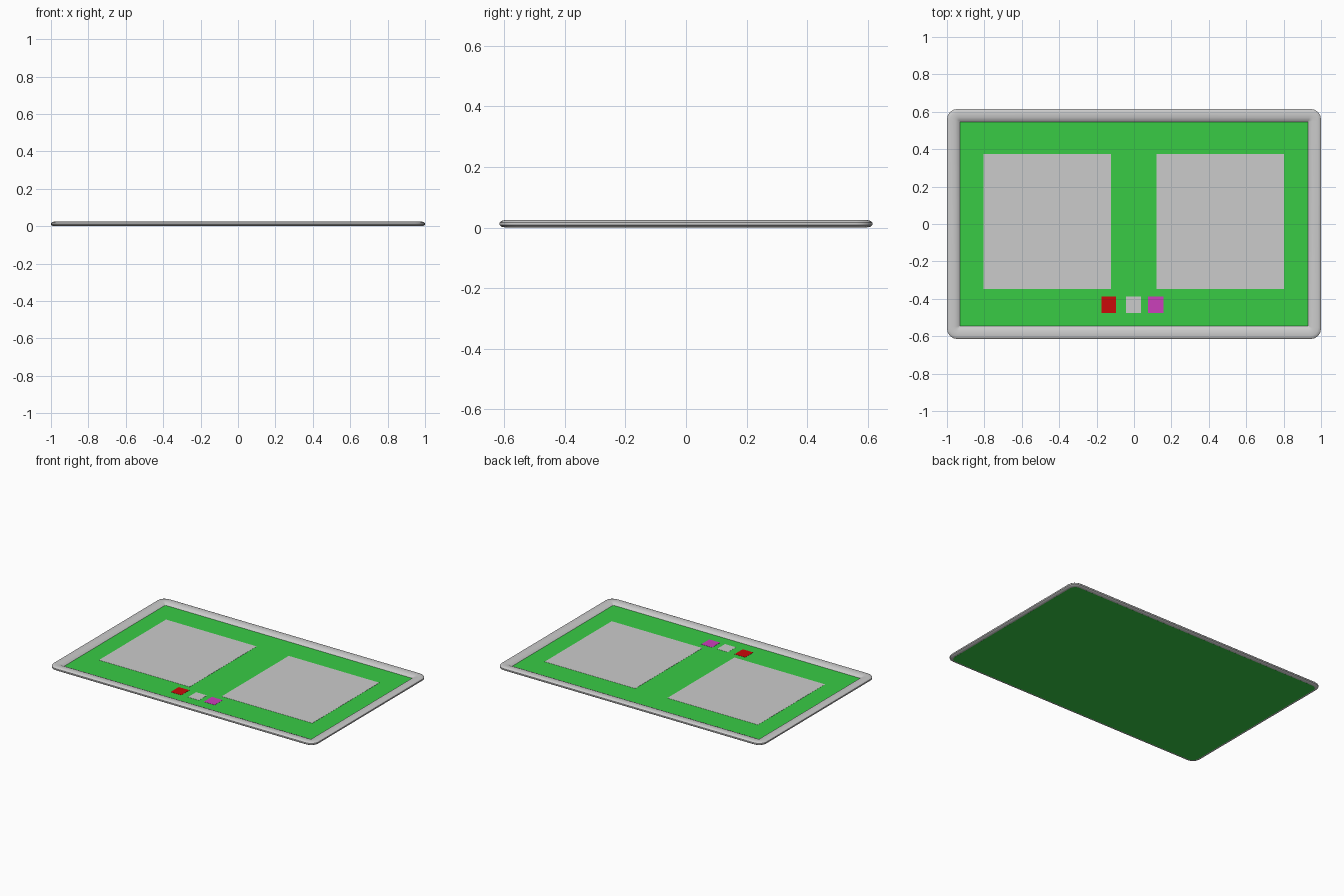
import bpy, bmesh, math

if "Cube" in bpy.data.objects:
    bpy.data.objects.remove(bpy.data.objects["Cube"])

W, D = 1.0, 0.615      # half size of the whole tray
FLOOR = 0.010          # height of the recessed green surface


def material(name, rgb):
    m = bpy.data.materials.new(name)
    m.diffuse_color = (*rgb, 1)
    m.use_nodes = True
    m.node_tree.nodes["Principled BSDF"].inputs["Base Color"].default_value = m.diffuse_color
    return m


def finish(name, bm, mat=None, smooth=False):
    bmesh.ops.recalc_face_normals(bm, faces=bm.faces)
    me = bpy.data.meshes.new(name)
    bm.to_mesh(me)
    bm.free()
    ob = bpy.data.objects.new(name, me)
    bpy.context.collection.objects.link(ob)
    if mat:
        me.materials.append(mat)
    if smooth:
        bpy.context.view_layer.objects.active = ob
        ob.select_set(True)
        bpy.ops.object.shade_smooth_by_angle(angle=math.radians(40))
        ob.select_set(False)
    return ob


def rounded_loop(bm, inset, z, radius, segs=4):
    """Ring of vertices around the tray outline, moved inward by inset."""
    verts = []
    for q, (sx, sy) in enumerate([(1, 1), (-1, 1), (-1, -1), (1, -1)]):
        cx, cy = sx * (W - inset - radius), sy * (D - inset - radius)
        for i in range(segs + 1):
            a = math.pi / 2 * (q + i / segs)
            verts.append(bm.verts.new((cx + radius * math.cos(a),
                                       cy + radius * math.sin(a), z)))
    return verts


def bridge(bm, a, b):
    n = len(a)
    for i in range(n):
        bm.faces.new((a[i], a[(i + 1) % n], b[(i + 1) % n], b[i]))


# Rounded rim: cross-section (inset, height, corner radius) swept round the tray
profile = [(0.022, 0.000, 0.04), (0.006, 0.003, 0.05), (0.000, 0.008, 0.055),
           (0.000, 0.017, 0.055), (0.005, 0.022, 0.052), (0.016, 0.025, 0.045),
           (0.045, 0.024, 0.02), (0.060, 0.018, 0.008), (0.071, FLOOR - 0.001, 0.001)]
bm = bmesh.new()
loops = [rounded_loop(bm, *p) for p in profile]
for a, b in zip(loops, loops[1:]):
    bridge(bm, a, b)
bridge(bm, loops[-1], loops[0])
finish("rim", bm, smooth=True)

# Green base board filling the rim, visible from above and below
green = material("green", (0.04, 0.6, 0.06))
bm = bmesh.new()
low = rounded_loop(bm, 0.020, 0.0, 0.04)
mid = rounded_loop(bm, 0.022, 0.004, 0.04)
top = rounded_loop(bm, 0.070, FLOOR, 0.002)
bridge(bm, low, mid)
bridge(bm, mid, top)
bm.faces.new(low)
bm.faces.new(top)
finish("base_board", bm, green)


def tile(name, x0, x1, y0, y1, mat=None):
    """Thin rectangular plate lying on the board."""
    bm = bmesh.new()
    bmesh.ops.create_cube(bm, size=1)
    for v in bm.verts:
        v.co = (x0 if v.co.x < 0 else x1, y0 if v.co.y < 0 else y1,
                FLOOR - 0.001 if v.co.z < 0 else FLOOR + 0.001)
    finish(name, bm, mat)


# Two large pads
tile("left_pad", -0.805, -0.122, -0.347, 0.375)
tile("right_pad", 0.120, 0.803, -0.347, 0.375)

# Row of three small buttons
tile("red_button", -0.175, -0.095, -0.475, -0.388, material("red", (0.6, 0.003, 0.003)))
tile("grey_button", -0.044, 0.038, -0.475, -0.388)
tile("magenta_button", 0.075, 0.157, -0.475, -0.388, material("magenta", (0.6, 0.05, 0.5)))
